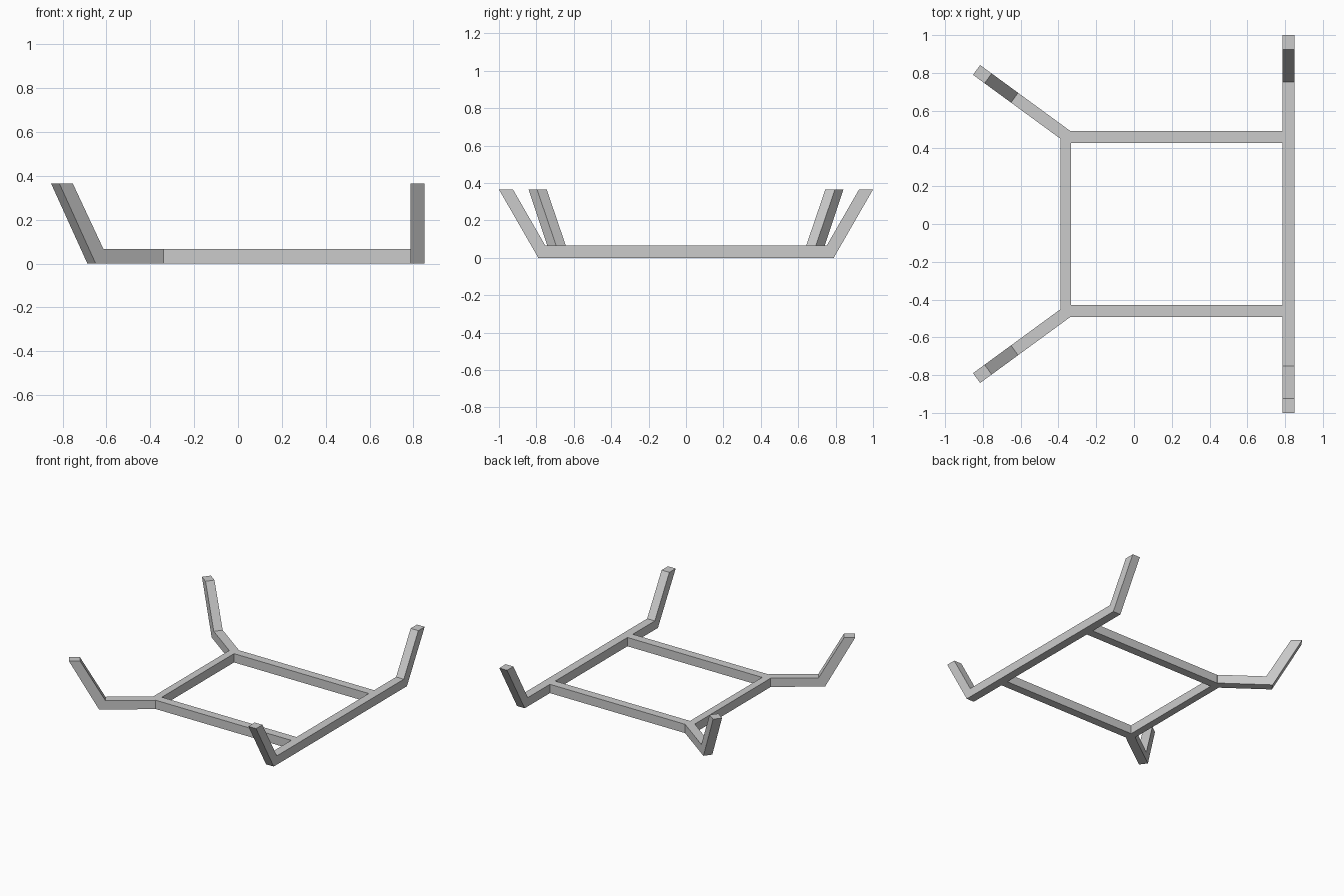
import bpy
import bmesh
from math import atan2
from mathutils import Matrix, Vector

cube = bpy.data.objects.get("Cube")
if cube:
    bpy.data.objects.remove(cube)

# One plain grey for the whole frame
grey = bpy.data.materials.new("light_grey")
grey.use_nodes = True
colour = (0.6, 0.6, 0.6, 1)
grey.diffuse_color = colour
grey.node_tree.nodes["Principled BSDF"].inputs["Base Color"].default_value = colour

BAR = 0.066   # bar height
TOP = 0.365   # top of the upturned arms
WIDE = 0.064  # bar width


def prism(name, outline, direction, matrix=Matrix()):
    """Extrude a flat outline along a direction and place it."""
    bm = bmesh.new()
    face = bm.faces.new([bm.verts.new(p) for p in outline])
    out = bmesh.ops.extrude_face_region(bm, geom=[face])["geom"]
    moved = [v for v in out if isinstance(v, bmesh.types.BMVert)]
    bmesh.ops.translate(bm, verts=moved, vec=direction)
    bmesh.ops.transform(bm, matrix=matrix, verts=bm.verts)
    bmesh.ops.recalc_face_normals(bm, faces=bm.faces)
    mesh = bpy.data.meshes.new(name)
    bm.to_mesh(mesh)
    bm.free()
    mesh.materials.append(grey)
    obj = bpy.data.objects.new(name, mesh)
    bpy.context.collection.objects.link(obj)
    return obj


def plan_bar(name, points):
    """A flat bar from its plan outline."""
    return prism(name, [(x, y, 0) for x, y in points], (0, 0, BAR))


# Long crossbar with both ends bent upward
half = [(0.79, 0), (1.0, TOP), (0.925, TOP), (0.753, BAR)]
profile = half + [(-y, z) for y, z in reversed(half)]
prism("upturned_crossbar", [(0.786, y, z) for y, z in profile], (WIDE, 0, 0))

# Short crossbar, mitred into the two corners
plan_bar("short_crossbar", [(-0.388, -0.453), (-0.333, -0.428),
                            (-0.333, 0.428), (-0.388, 0.453)])

# Diagonal arm profile: distance along the arm, height
arm = [(0, 0), (0.384, 0), (0.589, TOP), (0.513, TOP), (0.34, BAR), (0, BAR)]

for side, label in ((-1, "front"), (1, "back")):
    # Straight rail and the wedge where three bars meet
    plan_bar(label + "_rail", [(-0.339, side * 0.492), (0.786, side * 0.492),
                               (0.786, side * 0.428), (-0.333, side * 0.428)])
    plan_bar(label + "_corner", [(-0.339, side * 0.492), (-0.388, side * 0.453),
                                 (-0.333, side * 0.428)])
    # Diagonal arm bent upward at its end
    place = (Matrix.Translation(Vector((-0.358, side * 0.468, 0)))
             @ Matrix.Rotation(atan2(side * 0.59, -0.807), 4, "Z"))
    prism(label + "_diagonal_arm", [(s, -WIDE / 2, z) for s, z in arm],
          (0, WIDE, 0), place)
